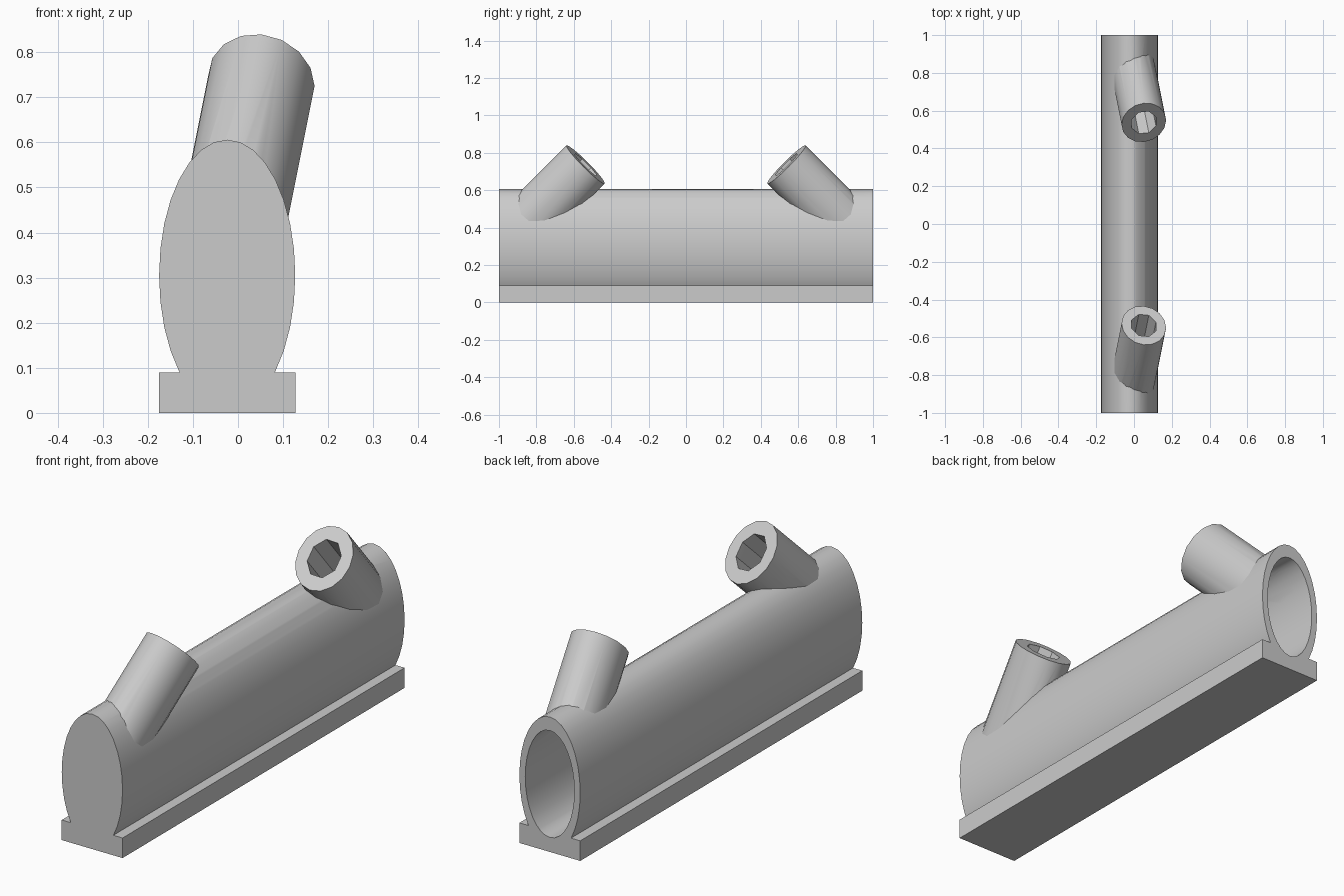
import bpy
from math import cos, sin, pi, radians
from mathutils import Vector

cube = bpy.data.objects.get("Cube")
if cube:
    bpy.data.objects.remove(cube, do_unlink=True)

grey = bpy.data.materials.new("plain_grey")
grey.use_nodes = True
colour = (0.6, 0.6, 0.6, 1)
grey.diffuse_color = colour
grey.node_tree.nodes["Principled BSDF"].inputs["Base Color"].default_value = colour


def make(name, verts, faces):
    mesh = bpy.data.meshes.new(name)
    mesh.from_pydata(verts, [], faces)
    mesh.materials.append(grey)
    obj = bpy.data.objects.new(name, mesh)
    bpy.context.collection.objects.link(obj)
    return obj


def tube(name, start, end, u, v, sides, turn=0.0):
    """Closed elliptical prism from start to end with half axes u and v."""
    if (end - start).dot(u.cross(v)) < 0:
        u = -u
    angles = [turn + 2 * pi * i / sides for i in range(sides)]
    verts = [c + u * cos(a) + v * sin(a) for c in (start, end) for a in angles]
    faces = [(i, (i + 1) % sides, sides + (i + 1) % sides, sides + i)
             for i in range(sides)]
    faces += [tuple(reversed(range(sides))), tuple(range(sides, 2 * sides))]
    return make(name, verts, faces)


def combine(obj, other, operation):
    mod = obj.modifiers.new(operation.lower(), 'BOOLEAN')
    mod.object, mod.operation, mod.solver = other, operation, 'EXACT'
    bpy.context.view_layer.objects.active = obj
    bpy.ops.object.modifier_apply(modifier=mod.name)


def smooth(obj, angle):
    bpy.ops.object.select_all(action='DESELECT')
    obj.select_set(True)
    bpy.context.view_layer.objects.active = obj
    bpy.ops.object.shade_smooth_by_angle(angle=radians(angle))


CX, CZ = -0.024, 0.305
X, Z = Vector((1, 0, 0)), Vector((0, 0, 1))

# Long oval housing on a flat rail
housing = tube("housing", Vector((CX, -1, CZ)), Vector((CX, 1, CZ)),
               X * 0.151, Z * 0.301, 32)
bpy.ops.mesh.primitive_cube_add(size=1, location=(CX, 0, 0.045))
rail = bpy.context.object
rail.scale = (0.302, 2, 0.09)
bpy.context.view_layer.update()
combine(housing, rail, 'UNION')

# Oval cavity, open at the back and closed at the front
cavity = tube("cavity_cutter", Vector((CX, -0.95, CZ)), Vector((CX, 1.1, CZ)),
              X * 0.122, Z * 0.24, 32)
combine(housing, cavity, 'DIFFERENCE')

# Slanted ports near both ends, leaning towards the middle
ports, cutters = [], [rail, cavity]
for name, side in (("front_port", -1), ("back_port", 1)):
    mouth = Vector((0.052, side * 0.537, 0.737))
    axis = Vector((0.2, -side, 1)).normalized()
    v = Vector((0, side, 1)).normalized()
    u = axis.cross(v).normalized()
    port = tube(name, mouth - axis * 0.5, mouth, u * 0.119, v * 0.145, 16)
    bore = tube(name + "_bore_cutter", mouth - axis * 0.36, mouth + axis * 0.1,
                u * 0.07, v * 0.086, 8, pi / 8)
    combine(port, cavity, 'DIFFERENCE')
    combine(port, bore, 'DIFFERENCE')
    combine(housing, bore, 'DIFFERENCE')
    ports.append(port)
    cutters.append(bore)

for cutter in cutters:
    bpy.data.objects.remove(cutter, do_unlink=True)

for obj in [housing] + ports:
    obj.data.materials.clear()
    obj.data.materials.append(grey)
    for poly in obj.data.polygons:
        poly.material_index = 0
    smooth(obj, 30)
